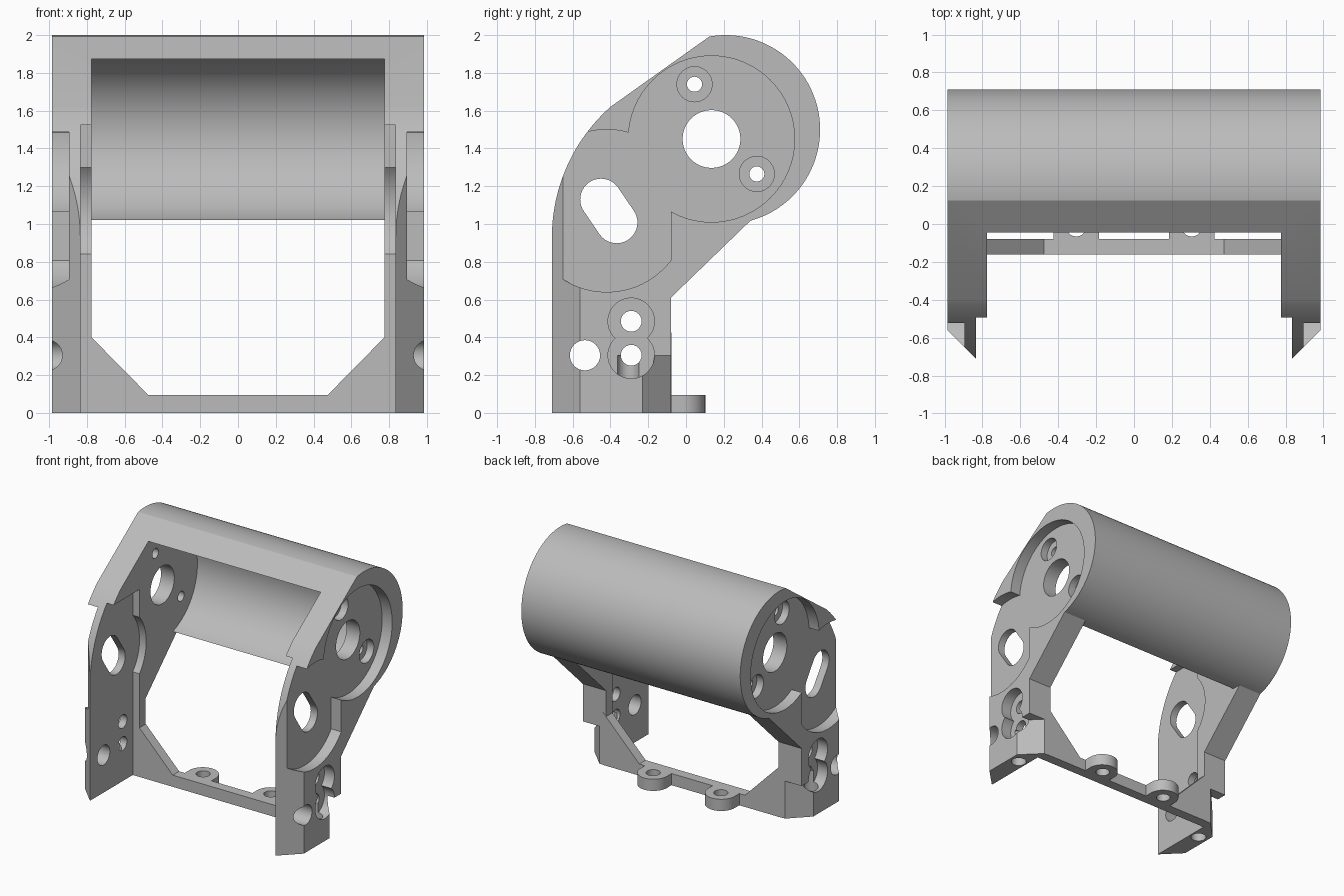
import bpy, bmesh
from math import cos, sin, radians
from mathutils import Vector

cube = bpy.data.objects.get("Cube")
if cube:
    bpy.data.objects.remove(cube)

grey = bpy.data.materials.new("light grey plastic")
grey.use_nodes = True
colour = (0.5, 0.5, 0.5, 1)
grey.diffuse_color = colour
grey.node_tree.nodes["Principled BSDF"].inputs["Base Color"].default_value = colour


def arc(cy, cz, r, a0=0, a1=360, n=64):
    """Points on an arc; a full circle does not repeat its first point."""
    full = abs(a1 - a0) >= 360
    steps = n if full else n + 1
    angles = [radians(a0 + (a1 - a0) * i / n) for i in range(steps)]
    return [(cy + r * cos(a), cz + r * sin(a)) for a in angles]


def prism(name, pts, lo, hi, axis="x"):
    """Extrude a 2D profile along an axis: x uses (y,z), y uses (x,z), z uses (x,y)."""
    place = {"x": lambda u, v, d: (d, u, v),
             "y": lambda u, v, d: (u, d, v),
             "z": lambda u, v, d: (u, v, d)}[axis]
    bm = bmesh.new()
    face = bm.faces.new([bm.verts.new(place(u, v, lo)) for u, v in pts])
    new = bmesh.ops.extrude_face_region(bm, geom=[face])["geom"]
    verts = [g for g in new if isinstance(g, bmesh.types.BMVert)]
    bmesh.ops.translate(bm, verts=verts, vec=Vector(place(0, 0, hi - lo)))
    bmesh.ops.recalc_face_normals(bm, faces=bm.faces)
    mesh = bpy.data.meshes.new(name)
    bm.to_mesh(mesh)
    bm.free()
    ob = bpy.data.objects.new(name, mesh)
    bpy.context.collection.objects.link(ob)
    mesh.materials.append(grey)
    return ob


def combine(ob, other, operation="DIFFERENCE"):
    """Apply a boolean and remove the helper."""
    other.hide_render = True
    mod = ob.modifiers.new("cut", "BOOLEAN")
    mod.operation = operation
    mod.solver = "EXACT"
    mod.object = other
    bpy.ops.object.select_all(action="DESELECT")
    bpy.context.view_layer.objects.active = ob
    ob.select_set(True)
    bpy.ops.object.modifier_apply(modifier=mod.name)
    bpy.data.objects.remove(other)


def cut(ob, pts, lo, hi, axis="x"):
    combine(ob, prism("cutter", pts, lo, hi, axis))


W, INNER, STEP, FLOOR = 0.985, 0.775, 0.835, 0.895

# Bracket body: one full-width side profile
outline = [(-0.08, 0), (-0.71, 0)]
outline += arc(0.213, 0.93, 0.923, 180, 131.6, 24)
outline += arc(0.21, 1.5, 0.5, 100, -74.8, 64)
outline += [(-0.08, 0.61)]
bracket = prism("bracket_body", outline, -W, W)

# Open middle, leaving the two side walls and the curved rear shell
middle = [(-1, -0.1), (0.9, -0.1), (0.9, 1.02)]
middle += arc(0.135, 1.45, 0.45, -72.8, 110, 64)
middle += [(-1, 1.873)]
cut(bracket, middle, -INNER, INNER)

# Stepped clearance on the inside faces of both walls
clearance = [(-1, -0.1), (-0.16, -0.1)]
clearance += arc(-0.42, 1.07, 0.347, -41.5, 41.5, 24)
clearance += [(-0.16, 1.525), (-1, 1.525)]
cut(bracket, clearance, -STEP, STEP)

for s in (-1, 1):
    def side_cut(pts, inner, outer=1.1):
        lo, hi = sorted((s * inner, s * outer))
        cut(bracket, pts, lo, hi)

    # Front and lower rear corner chamfers
    cut(bracket, [(s * STEP, -0.71), (s * 1.1, -0.445), (s * 1.1, -0.9),
                  (s * STEP, -0.9)], -0.1, 2.1, "z")
    cut(bracket, [(s * STEP, -0.08), (s * 1.1, -0.345), (s * 1.1, 0.1),
                  (s * STEP, 0.1)], -0.1, 0.305, "z")

    # Round outer recesses
    side_cut(arc(0.135, 1.45, 0.44), FLOOR)
    side_cut(arc(-0.42, 1.07, 0.43, 37.7, 322.3), FLOOR)

    # Shaft hole, slanted slot and plain front hole
    side_cut(arc(0.135, 1.45, 0.153, n=48), 0.6)
    slot = arc(-0.45, 1.13, 0.11, 35, 215, 20) + arc(-0.367, 1.008, 0.11, 215, 395, 20)
    side_cut(slot, 0.6)
    side_cut(arc(-0.535, 0.305, 0.08, n=32), 0.6)

    # Counterbored screw holes
    for y, z, bore, hole, depth in ((0.045, 1.74, 0.093, 0.04, STEP),
                                    (0.375, 1.265, 0.093, 0.04, STEP),
                                    (-0.29, 0.485, 0.123, 0.055, FLOOR),
                                    (-0.29, 0.305, 0.123, 0.055, FLOOR)):
        side_cut(arc(y, z, bore, n=40), depth)
        side_cut(arc(y, z, hole, n=24), 0.6)

    # Vertical screw hole in each foot
    cut(bracket, arc(s * 0.905, -0.305, 0.058, n=24), -0.1, 0.305, "z")

# Cross bar with ramped ends
bar = prism("cross_bar", [(-0.8, 0), (0.8, 0), (0.8, 0.425), (0.475, 0.095),
                          (-0.475, 0.095), (-0.8, 0.425)], -0.16, -0.078, "y")

# Mounting ears on the back of the bar
for x in (-0.305, 0.305):
    ear = arc(x, -0.018, 0.12, 0, 180, 24) + [(x - 0.12, -0.12), (x + 0.12, -0.12)]
    combine(bar, prism("ear", ear, 0, 0.095, "z"), "UNION")
    cut(bar, arc(x, -0.013, 0.053, n=24), -0.1, 0.2, "z")

# Smooth the round surfaces, keep the edges sharp
for ob in (bracket, bar):
    bpy.ops.object.select_all(action="DESELECT")
    bpy.context.view_layer.objects.active = ob
    ob.select_set(True)
    bpy.ops.object.shade_smooth_by_angle(angle=radians(25))
